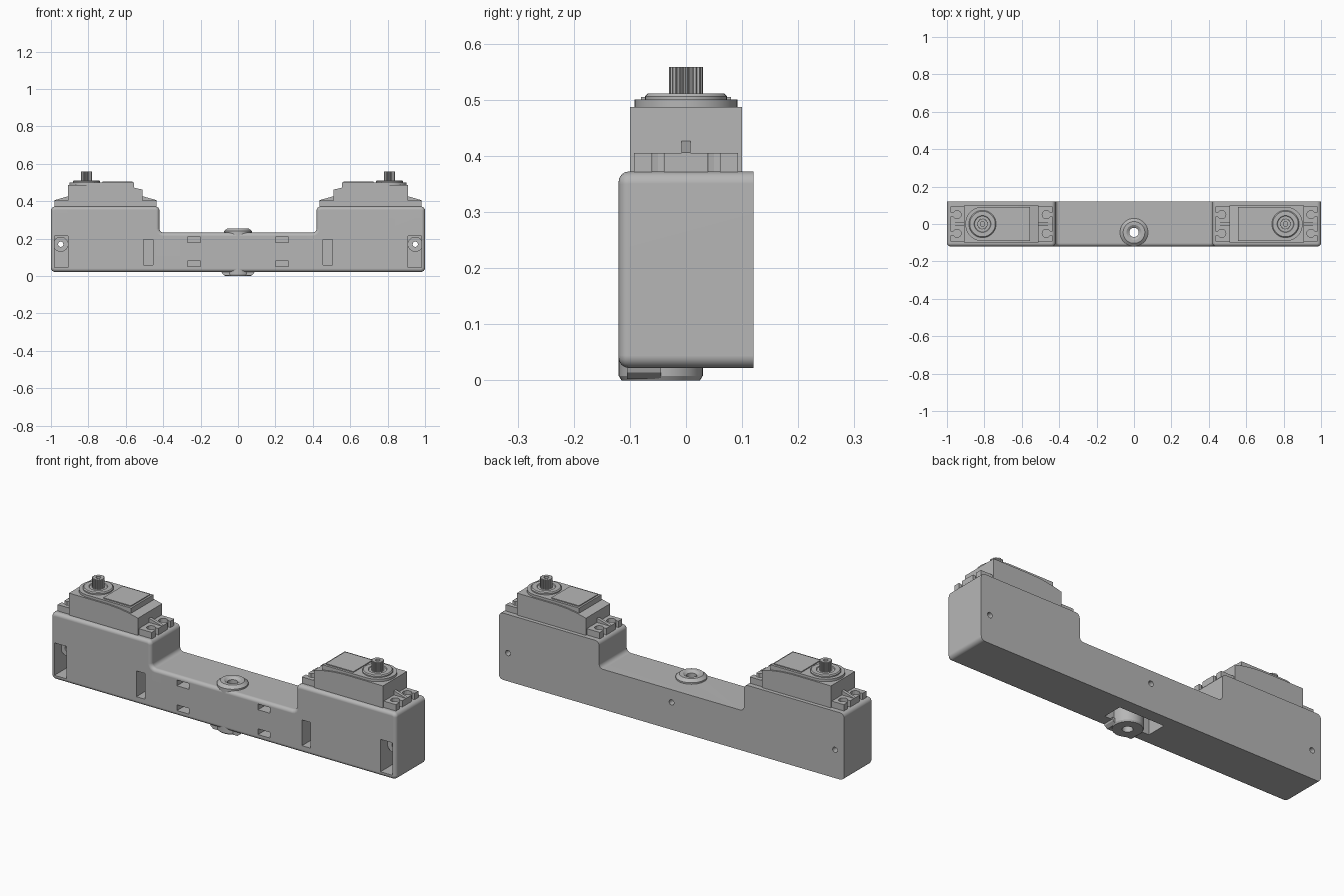
import bpy, bmesh
from math import sin, cos, pi, radians
from mathutils import Matrix

cube = bpy.data.objects.get("Cube")
if cube:
    bpy.data.objects.remove(cube, do_unlink=True)

grey = bpy.data.materials.new("plain grey")
grey.use_nodes = True
GREY = (0.47, 0.47, 0.47, 1)
grey.diffuse_color = GREY
grey.node_tree.nodes["Principled BSDF"].inputs["Base Color"].default_value = GREY


def finish(name, bm):
    bmesh.ops.recalc_face_normals(bm, faces=bm.faces)
    mesh = bpy.data.meshes.new(name)
    bm.to_mesh(mesh)
    bm.free()
    mesh.materials.append(grey)
    obj = bpy.data.objects.new(name, mesh)
    bpy.context.collection.objects.link(obj)
    return obj


def activate(obj):
    bpy.ops.object.select_all(action='DESELECT')
    obj.select_set(True)
    bpy.context.view_layer.objects.active = obj


def smooth(obj):
    activate(obj)
    bpy.ops.object.shade_smooth_by_angle(angle=radians(30))
    return obj


def prism_mesh(points, a, b, axis):
    """Extrude an outline along y (points are x, z) or along z (points are x, y)."""
    bm = bmesh.new()
    place = (lambda p: (p[0], a, p[1])) if axis == 'Y' else (lambda p: (p[0], p[1], a))
    face = bm.faces.new([bm.verts.new(place(p)) for p in points])
    new = bmesh.ops.extrude_face_region(bm, geom=[face])["geom"]
    step = (0, b - a, 0) if axis == 'Y' else (0, 0, b - a)
    bmesh.ops.translate(bm, vec=step, verts=[g for g in new if isinstance(g, bmesh.types.BMVert)])
    return bm


def prism(name, points, a, b, axis='Y'):
    return finish(name, prism_mesh(points, a, b, axis))


def box(name, x0, x1, y0, y1, z0, z1):
    return prism(name, [(x0, z0), (x1, z0), (x1, z1), (x0, z1)], y0, y1)


def tube(name, profile, centre, axis='Z', segs=40, ribs=0):
    """Lathe a closed (radius, height) profile; ribs cut grooves in the outermost rings."""
    bm = bmesh.new()
    big = max(r for r, h in profile)
    rings = []
    for i in range(segs):
        t = 2 * pi * i / segs
        groove = ribs if (i // 2) % 2 else 0
        rings.append([bm.verts.new(((r - groove * (r == big)) * cos(t),
                                    (r - groove * (r == big)) * sin(t), h)) for r, h in profile])
    n = len(profile)
    for i in range(segs):
        p, q = rings[i], rings[(i + 1) % segs]
        for j in range(n):
            k = (j + 1) % n
            bm.faces.new((p[j], q[j], q[k], p[k]))
    turn = Matrix.Rotation(radians(-90), 4, 'X') if axis == 'Y' else Matrix.Identity(4)
    bm.transform(Matrix.Translation(centre) @ turn)
    return smooth(finish(name, bm))


def drill(centre, radius, depth, axis):
    bm = bmesh.new()
    bmesh.ops.create_cone(bm, cap_ends=True, segments=32, radius1=radius, radius2=radius, depth=depth)
    turn = Matrix.Rotation(radians(90), 4, 'X') if axis == 'Y' else Matrix.Identity(4)
    bm.transform(Matrix.Translation(centre) @ turn)
    return finish("cutter", bm)


# Housing: a U-shaped outline with rounded outline corners and front rim
BACK, FRONT = 0.12, -0.12
outline = [(-1, 0.022), (1, 0.022), (1, 0.372), (0.42, 0.372),
           (0.42, 0.232), (-0.42, 0.232), (-0.42, 0.372), (-1, 0.372)]
bm = prism_mesh(outline, FRONT, BACK, 'Y')
bmesh.ops.recalc_face_normals(bm, faces=bm.faces)
across = [e for e in bm.edges if abs(e.verts[0].co.y - e.verts[1].co.y) > 0.1]
bmesh.ops.bevel(bm, geom=across, offset=0.022, segments=4, profile=0.5, affect='EDGES')
rim = [e for e in bm.edges if all(abs(v.co.y - FRONT) < 1e-4 for v in e.verts)]
bmesh.ops.bevel(bm, geom=rim, offset=0.018, segments=4, profile=0.5, affect='EDGES')
housing = finish("housing", bm)

# Openings in the housing
COLLAR_Y = -0.045
cutters = [box("cutter", -0.13, 0.13, -0.05, 0.055, 0, 0.11),
           drill((0, COLLAR_Y, 0.15), 0.026, 0.6, 'Z'),
           drill((0, BACK, 0.165), 0.014, 0.08, 'Y')]
for s in (-1, 1):
    cutters += [box("cutter", s * 0.91, s * 0.98, -0.2, 0.0, 0.045, 0.215),
                box("cutter", s * 0.455, s * 0.505, -0.2, -0.04, 0.06, 0.195),
                drill((s * 0.948, 0, 0.17), 0.014, 0.5, 'Y')]
    for z in (0.05, 0.18):
        cutters.append(box("cutter", s * 0.2, s * 0.27, -0.2, -0.06, z, z + 0.03))
for cutter in cutters:
    cutter.hide_render = True
    mod = housing.modifiers.new("cut", 'BOOLEAN')
    mod.operation, mod.solver, mod.object = 'DIFFERENCE', 'EXACT', cutter
    activate(housing)
    bpy.ops.object.modifier_apply(modifier=mod.name)
    bpy.data.objects.remove(cutter, do_unlink=True)
smooth(housing)
housing.modifiers.new("even_normals", 'WEIGHTED_NORMAL').keep_sharp = True

# Centre collar running through the housing, with a flared foot at the front
tube("centre_collar", [(0.025, 0), (0.07, 0), (0.075, 0.008), (0.075, 0.24), (0.058, 0.254),
                       (0.04, 0.254), (0.025, 0.244)], (0, COLLAR_Y, 0))
for s in (-1, 1):
    prism("collar_foot", [(s * 0.09, 0.03), (s * 0.085, 0.014), (s * 0.07, 0.002), (s * 0.04, 0.002),
                          (s * 0.04, 0.03)], -0.105, -0.045)


def mounting_tab(name, s, inner, outer):
    """Flat lug with two keyhole slots open at its outer end."""
    d = 1 if outer > inner else -1
    pts = [(inner, -0.093), (outer, -0.093)]
    for yc in (-0.05, 0.05):
        pts.append((outer, yc - 0.011))
        for i in range(13):
            t = radians(-30 - 25 * i)
            pts.append((outer - d * (0.034 - 0.022 * cos(t)), yc + 0.022 * sin(t)))
        pts.append((outer, yc + 0.011))
    pts += [(outer, 0.093), (inner, 0.093)]
    prism(name, [(s * x, y) for x, y in pts], 0.37, 0.405, 'Z')
    # Sloping rib on top of the lug
    prism(name + "_rib", [(s * x, z) for x, z in
          ((inner, 0.40), (outer, 0.40), (outer, 0.406), (inner, 0.428))], -0.008, 0.008)


# Two mirrored motors
SHAFT_X = 0.81
for s, side in ((1, "left"), (-1, "right")):
    case = [(0.91, 0.36), (0.91, 0.487), (0.68, 0.487), (0.62, 0.483), (0.56, 0.474),
            (0.51, 0.462), (0.51, 0.36)]
    prism(side + "_motor_case", [(s * x, z) for x, z in case], -0.1, 0.1)
    mounting_tab(side + "_outer_tab", s, 0.905, 0.98)
    mounting_tab(side + "_inner_tab", s, 0.515, 0.435)

    # Lid, round around the shaft and square at the other end
    lid = [(0.555, -0.092), (SHAFT_X, -0.092)]
    lid += [(SHAFT_X + 0.092 * sin(pi * i / 20), -0.092 * cos(pi * i / 20)) for i in range(1, 20)]
    lid += [(SHAFT_X, 0.092), (0.555, 0.092)]
    smooth(prism(side + "_motor_lid", [(s * x, y) for x, y in lid], 0.465, 0.5, 'Z'))
    box(side + "_lid_panel", s * 0.565, s * 0.725, -0.08, 0.08, 0.498, 0.505)

    # Bearing ring and splined shaft
    tube(side + "_bearing_ring", [(0.02, 0.49), (0.073, 0.49), (0.073, 0.506), (0.068, 0.511),
                                  (0.045, 0.511), (0.042, 0.507), (0.02, 0.507)], (s * SHAFT_X, 0, 0))
    tube(side + "_splined_shaft", [(0.012, 0.5), (0.03, 0.5), (0.03, 0.558), (0.012, 0.558),
                                   (0.012, 0.54), (0.001, 0.54), (0.001, 0.5)],
         (s * SHAFT_X, 0, 0), segs=80, ribs=0.004)

    # Screw boss inside the corner pocket
    tube(side + "_screw_boss", [(0.014, -0.06), (0.04, -0.06), (0.04, 0.05), (0.014, 0.05)],
         (s * 0.948, 0, 0.17), axis='Y')
